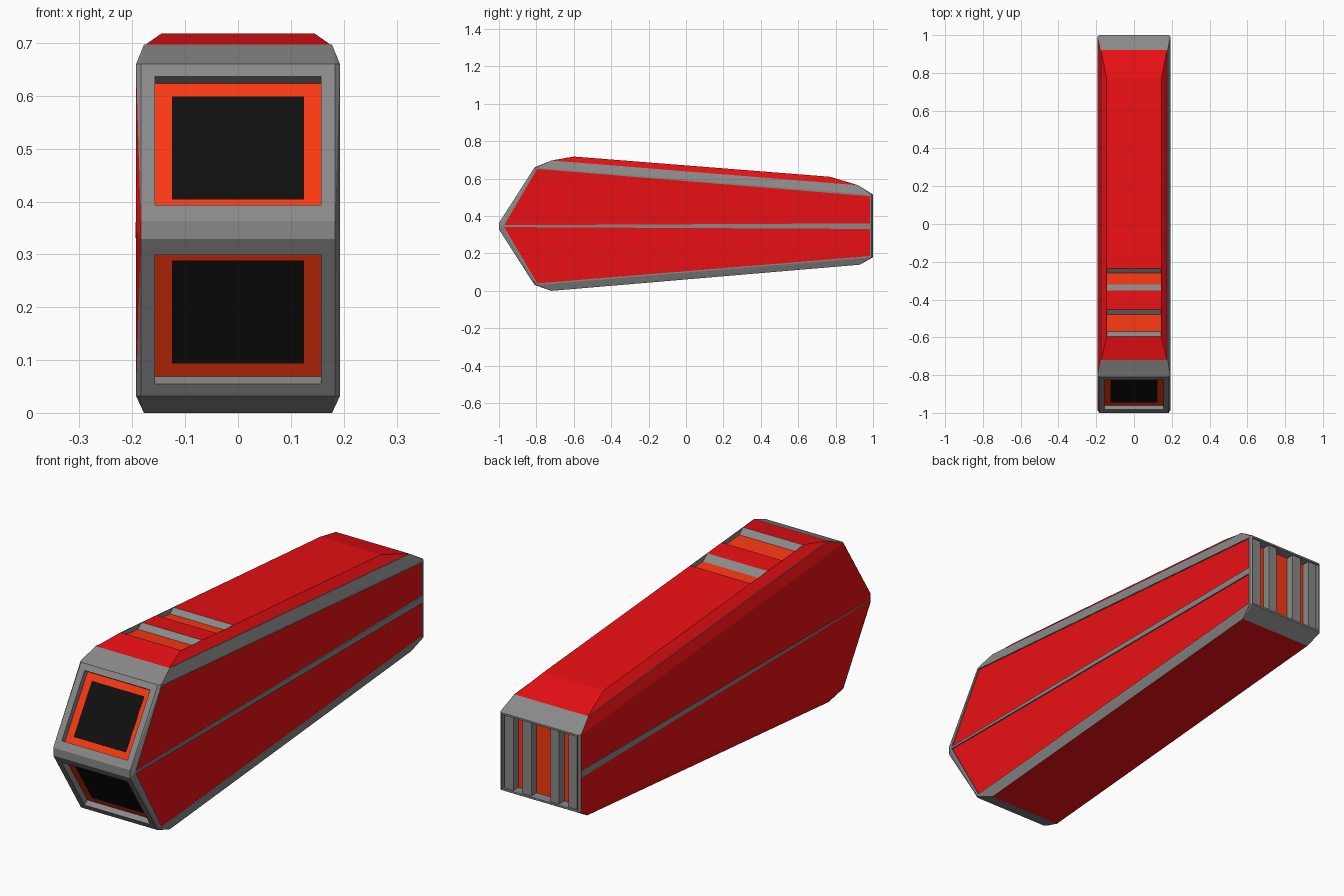
import bpy, bmesh

if "Cube" in bpy.data.objects:
    bpy.data.objects.remove(bpy.data.objects["Cube"])

MID = 0.346  # height of the horizontal symmetry plane of the body


def material(name, rgb):
    m = bpy.data.materials.new(name)
    m.diffuse_color = (*rgb, 1)
    m.use_nodes = True
    m.node_tree.nodes["Principled BSDF"].inputs["Base Color"].default_value = m.diffuse_color
    return m


grey = material("grey", (0.25, 0.25, 0.25))
red = material("red", (0.82, 0.005, 0.007))
orange = material("orange", (0.95, 0.04, 0.006))
black = material("black", (0.005, 0.005, 0.005))


def solid(name, pts, mats, paint=None):
    """Convex flat-faced solid around the points; paint picks a slot by normal."""
    bm = bmesh.new()
    for p in pts:
        bm.verts.new(p)
    res = bmesh.ops.convex_hull(bm, input=bm.verts)
    loose = {g for g in res["geom_interior"] if isinstance(g, bmesh.types.BMVert)}
    if loose:
        bmesh.ops.delete(bm, geom=list(loose), context="VERTS")
    bmesh.ops.dissolve_limit(bm, angle_limit=0.025, verts=bm.verts, edges=bm.edges)
    bmesh.ops.recalc_face_normals(bm, faces=bm.faces)
    bm.normal_update()
    if paint:
        for f in bm.faces:
            f.material_index = paint(f.normal)
    me = bpy.data.meshes.new(name)
    bm.to_mesh(me)
    bm.free()
    for m in mats:
        me.materials.append(m)
    ob = bpy.data.objects.new(name, me)
    bpy.context.collection.objects.link(ob)
    return ob


def prism(name, profile, x0, x1, mat=grey):
    return solid(name, [(x, y, z) for x in (x0, x1) for y, z in profile], [mat])


def cut(target, profile, x0, x1):
    cutter = prism("cutter", profile, x0, x1)
    mod = target.modifiers.new("cut", "BOOLEAN")
    mod.operation = "DIFFERENCE"
    mod.solver = "EXACT"
    mod.object = cutter
    bpy.context.view_layer.objects.active = target
    bpy.ops.object.modifier_apply(modifier=mod.name)
    bpy.data.objects.remove(cutter, do_unlink=True)


def both(pts, w):
    return [(s * w, y, z) for s in (-1, 1) for y, z in pts]


def flip(profile):
    return [(y, 2 * MID - z) for y, z in profile]


def box(y0, y1, z0, z1):
    return [(y0, z0), (y1, z0), (y1, z1), (y0, z1)]


# Main hull: grey frame, with red left side and underside
hull_pts = both([(-.985, MID), (-.80, .66), (.993, .515), (.993, .18), (-.80, .032)], .193)
hull_pts += both([(-1, .363), (-1, .329), (-.81, .66), (-.81, .032), (1, .515), (1, .18)], .184)
hull_pts += both([(-.72, .697), (.92, .565), (-.72, 0), (.93, .14)], .178)
hull = solid("hull", hull_pts, [grey, red],
             lambda n: 1 if n.x < -.85 or n.z < -.98 else 0)

# Red top cover with bevelled edges
cover_pts = both([(-.72, .697), (.92, .565)], .175)
cover_pts += both([(-.60, .718), (.77, .610)], .145)
cover_pts += both([(-.71, .67), (.91, .54)], .17)
cover = solid("top_cover", cover_pts, [grey, red], lambda n: 1)


# Slanted front windows: recess, orange surround, black pane
def slanted(z0, z1, d0, d1):
    def at(z, d):
        return (-1 + (z - .363) * .64 + .842 * d, z - .539 * d)
    return [at(z0, d0), at(z1, d0), at(z1, d1), at(z0, d1)]


for tag, f in (("upper", lambda p: p), ("lower", flip)):
    cut(hull, f(slanted(.393, .637, -.03, .026)), -.157, .157)
    prism(tag + "_window_surround", f(slanted(.393, .637, .025, .03)), -.157, .157, orange)
    prism(tag + "_window_pane", f(slanted(.417, .612, .0243, .03)), -.125, .125, black)

    # Inset red panels on the right side
    panel = [(-.972, .351), (-.795, .652), (.985, .506), (.985, .361)]
    cut(hull, f(panel), .187, .21)
    prism(tag + "_side_panel", f(panel), .183, .1875, red)

# Tapered stripe on the left side
prism("left_stripe", [(-.98, .348), (.99, .361), (.99, .331), (-.98, .344)], -.1942, -.19)


# Top vents with sloped walls and orange floors
def top_z(y):
    return .718 - .0788 * (y + .6)


for i, (a, b, c, d) in enumerate([(-.595, -.57, -.48, -.45), (-.35, -.32, -.26, -.235)]):
    # walls are extended above the surface along their own slope
    up, depth = .022, .022
    cut(cover, [(2 * a - b, top_z(a) + up), (b, top_z(b) - depth),
                (c, top_z(c) - depth), (2 * d - c, top_z(d) + up)], -.144, .144)
    prism(f"vent_floor_{i + 1}", [(b, top_z(b) - depth + .001), (c, top_z(c) - depth + .001),
                                  (c, top_z(c) - depth - .004), (b, top_z(b) - depth - .004)],
          -.144, .144, orange)

# Rear grille: recess, orange back plate and four vertical bars
cut(hull, box(.955, 1.03, .188, .507), -.180, .180)
prism("rear_plate", box(.95, .956, .188, .507), -.180, .180, orange)
for i, x in enumerate((-.153, -.066, .066, .153)):
    prism(f"rear_bar_{i + 1}", box(.95, .992, .184, .511), x - .021, x + .021)
